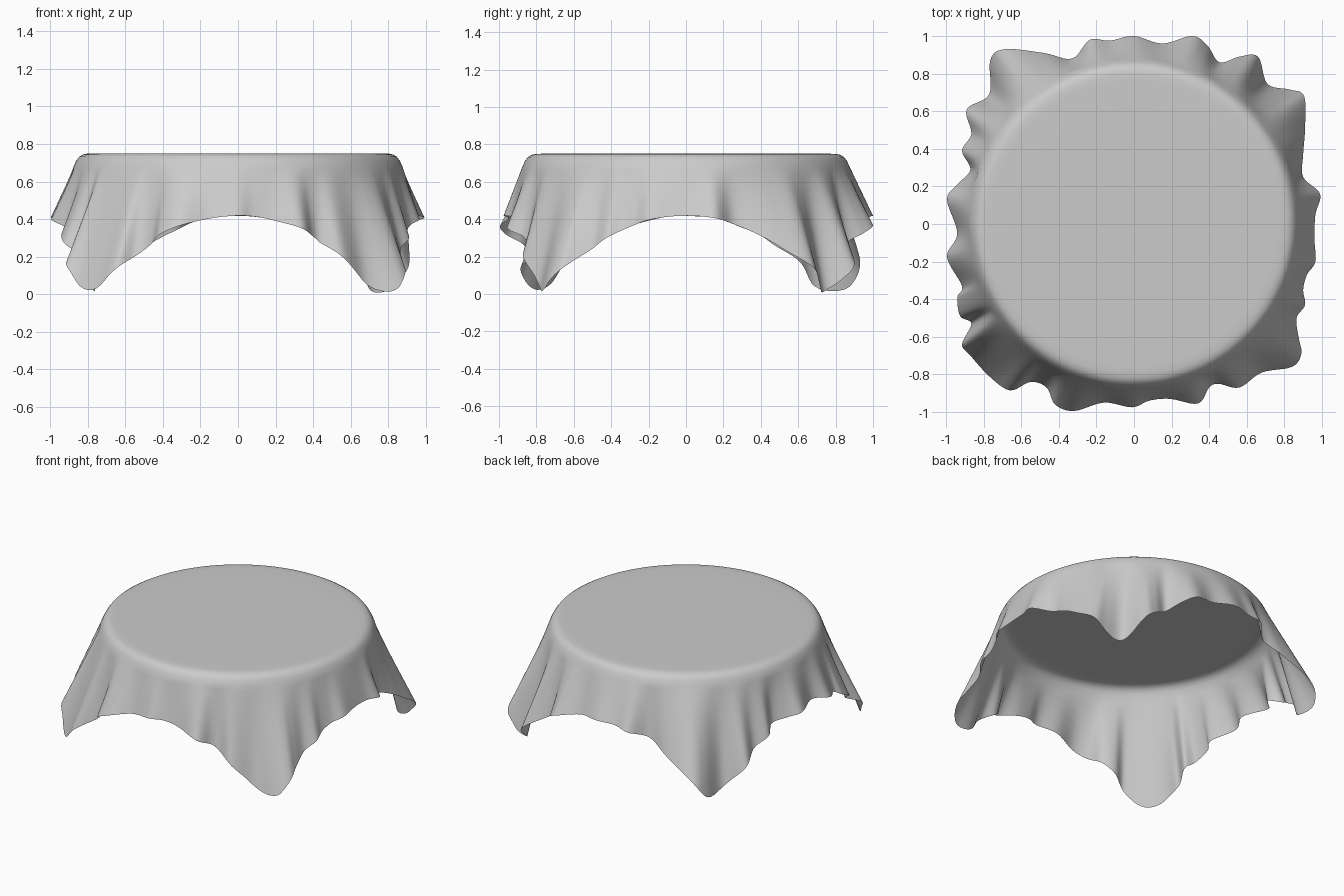
import bpy, bmesh, math
from mathutils import Vector

if "Cube" in bpy.data.objects:
    bpy.data.objects.remove(bpy.data.objects["Cube"])

# Hem outline seen from the top, clockwise from the right-hand side
HEM = [(.99, .16), (.965, .05), (.96, -.08), (.965, -.2), (.92, -.27), (.9, -.35), (.91, -.43),
       (.865, -.5), (.875, -.6), (.89, -.69), (.84, -.76), (.68, -.79), (.56, -.87), (.45, -.85),
       (.4, -.87), (.34, -.955), (.19, -.93), (.08, -.94), (-.01, -.975), (-.16, -.95), (-.32, -.995),
       (-.42, -.96), (-.465, -.87), (-.55, -.84), (-.66, -.885), (-.77, -.81), (-.87, -.7),
       (-.915, -.64), (-.865, -.53), (-.925, -.49), (-.94, -.39), (-.915, -.33), (-.995, -.175),
       (-.94, -.05), (-.995, .13), (-.94, .21), (-.87, .29), (-.915, .39), (-.865, .48), (-.89, .61),
       (-.77, .69), (-.765, .87), (-.69, .93), (-.48, .91), (-.33, .88), (-.235, .98), (-.13, .975),
       (0, 1), (.15, .96), (.31, 1), (.39, .95), (.455, .86), (.56, .89), (.66, .89), (.71, .745),
       (.83, .715), (.905, .68), (.91, .51), (.9, .37), (.9, .25)]
STEPS, ROWS = 6, 18


def closed_spline(pts, steps):
    """Closed Catmull-Rom curve through the points."""
    out, n = [], len(pts)
    for i in range(n):
        a, b, c, d = (Vector(pts[(i + k) % n]) for k in (-1, 0, 1, 2))
        for j in range(steps):
            t = j / steps
            out.append(0.5 * (2 * b + (c - a) * t + (2 * a - 5 * b + 4 * c - d) * t * t
                              + (3 * b - a - 3 * c + d) * t ** 3))
    return out


def smooth(vals, w):
    n = len(vals)
    return [sum((vals[(i + k) % n] for k in range(-w, w + 1)), vals[0] * 0) / (2 * w + 1)
            for i in range(n)]


def hem_height(d):
    """A square cloth hangs lowest at its corners."""
    return 0.42 - 1.14 * (1 / max(abs(d.x), abs(d.y)) - 1)


hem = closed_spline(HEM, STEPS)
dirs = [v.normalized() for v in smooth([p.normalized() for p in hem], 5)]
heights = [max(0, z) for z in smooth([hem_height(p.normalized()) for p in hem], 4)]

# Rings: flat top, rounded table edge, then the hanging folds
rings = [[(d.x * r, d.y * r, z) for d in dirs] for r, z in
         ((.3, .75), (.6, .75), (.76, .75), (.8, .749), (.825, .744), (.845, .732), (.86, .712), (.875, .68))]
for k in range(1, ROWS + 1):
    s = k / ROWS
    ring = []
    for d, p, z in zip(dirs, hem, heights):
        q = (d * 0.875).lerp(p, s)
        ring.append((q.x, q.y, 0.68 + (z - 0.68) * s))
    rings.append(ring)

bm = bmesh.new()
rows = [[bm.verts.new(co) for co in ring] for ring in rings]
centre = bm.verts.new((0, 0, .75))
n = len(hem)
for i in range(n):
    j = (i + 1) % n
    bm.faces.new((centre, rows[0][j], rows[0][i]))
    for a, b in zip(rows, rows[1:]):
        bm.faces.new((a[i], a[j], b[j], b[i]))
for f in bm.faces:
    f.smooth = True
bmesh.ops.recalc_face_normals(bm, faces=bm.faces)
if centre.link_faces[0].normal.z < 0:
    bmesh.ops.reverse_faces(bm, faces=bm.faces)

mesh = bpy.data.meshes.new("tablecloth")
bm.to_mesh(mesh)
bm.free()
bpy.context.collection.objects.link(bpy.data.objects.new("tablecloth", mesh))
